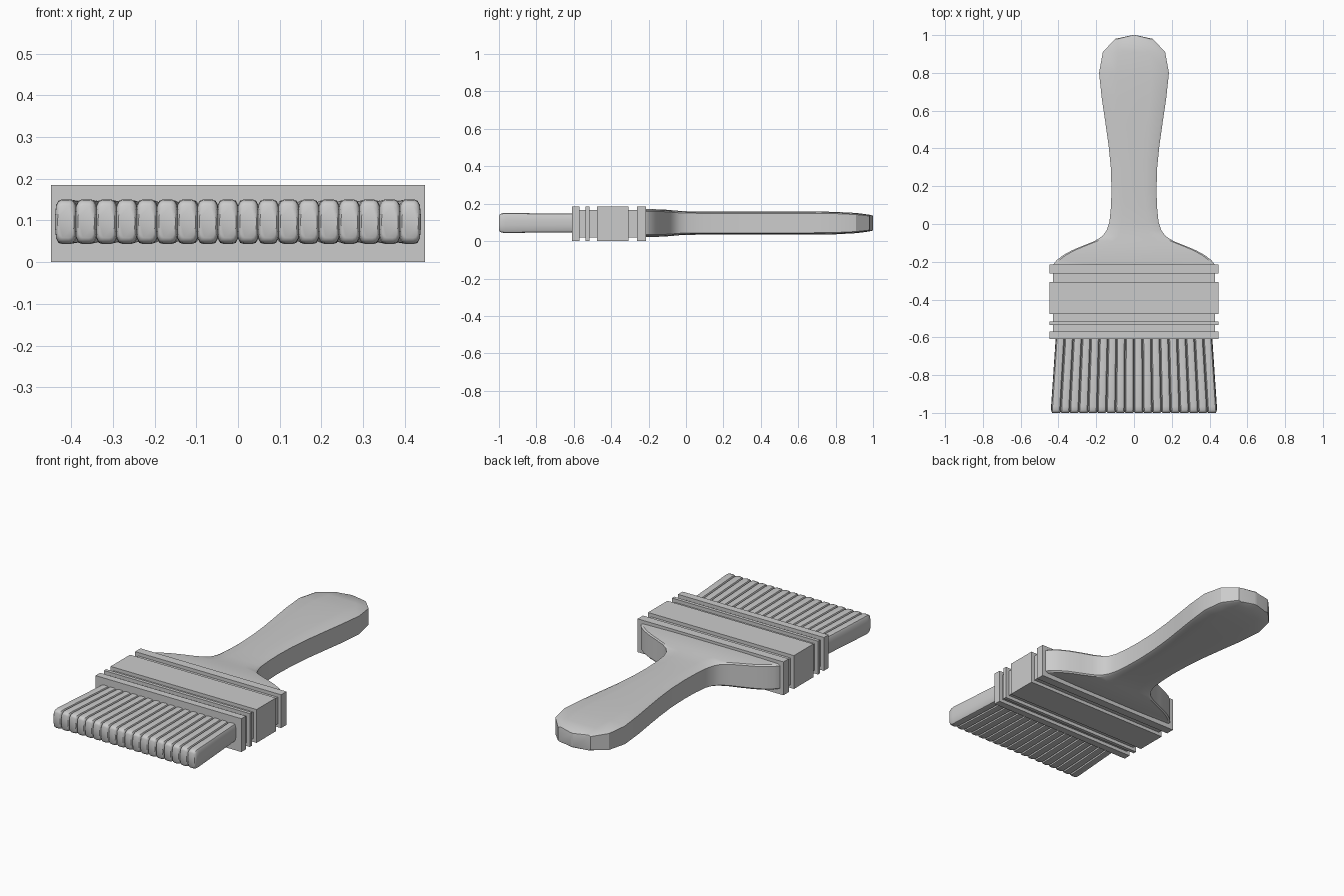
import bpy, bmesh
from math import cos, sin, pi, radians, copysign

if "Cube" in bpy.data.objects:
    bpy.data.objects.remove(bpy.data.objects["Cube"])

ZC = 0.0925  # mid-height of the brush


def loft(bm, rings):
    """Skin a list of equal-length point rings and cap both ends."""
    loops = [[bm.verts.new(p) for p in ring] for ring in rings]
    n = len(loops[0])
    for a, b in zip(loops, loops[1:]):
        for i in range(n):
            j = (i + 1) % n
            bm.faces.new((a[i], a[j], b[j], b[i]))
    bm.faces.new(loops[0])
    bm.faces.new(loops[-1])


def finish(bm, name, smooth):
    bmesh.ops.recalc_face_normals(bm, faces=bm.faces)
    mesh = bpy.data.meshes.new(name)
    bm.to_mesh(mesh)
    bm.free()
    obj = bpy.data.objects.new(name, mesh)
    bpy.context.collection.objects.link(obj)
    if smooth:
        bpy.ops.object.select_all(action='DESELECT')
        obj.select_set(True)
        bpy.context.view_layer.objects.active = obj
        bpy.ops.object.shade_smooth_by_angle(angle=radians(smooth))
    return obj


# Ferrule: a stepped rectangular sleeve, alternating bands and grooves
steps = [-0.61, -0.57, -0.536, -0.517, -0.477, -0.307, -0.262, -0.215]
rings = []
for k, (y0, y1) in enumerate(zip(steps, steps[1:])):
    hx, hz = (0.448, 0.0925) if k % 2 == 0 else (0.428, 0.0735)
    for y in (y0, y1):
        rings.append([(sx * hx, y, ZC + sz * hz)
                      for sx, sz in ((-1, -1), (1, -1), (1, 1), (-1, 1))])
bm = bmesh.new()
loft(bm, rings)
finish(bm, "ferrule", 0)

# Handle: (y, half width, half thickness) sections with a softened edge
sections = [
    (-0.23, 0.432, 0.073), (-0.215, 0.428, 0.074), (-0.19, 0.408, 0.074),
    (-0.165, 0.375, 0.074), (-0.14, 0.33, 0.073), (-0.115, 0.27, 0.072),
    (-0.09, 0.208, 0.070), (-0.065, 0.168, 0.068), (-0.035, 0.145, 0.065),
    (0.01, 0.130, 0.063), (0.09, 0.122, 0.062), (0.18, 0.119, 0.062),
    (0.30, 0.123, 0.062), (0.42, 0.135, 0.062), (0.54, 0.152, 0.062),
    (0.66, 0.170, 0.062), (0.80, 0.185, 0.060), (0.91, 0.165, 0.054),
    (0.98, 0.100, 0.045), (1.0, 0.008, 0.040)]
rings = []
for y, w, h in sections:
    e = min(0.014, w * 0.4)
    top = [(w, h * 0.84), (w - e, h * 0.94), (w * 0.5, h),
           (-w * 0.5, h), (e - w, h * 0.94), (-w, h * 0.84)]
    outline = top + [(-x, -z) for x, z in top]
    rings.append([(x, y, ZC + 0.004 + z) for x, z in outline])
bm = bmesh.new()
loft(bm, rings)
finish(bm, "handle", 32)

# Bristles: a fanned row of rounded tufts
bm = bmesh.new()
COUNT = 18
tip = [(-0.58, 0.92), (-0.80, 0.96), (-0.965, 1.0),
       (-0.985, 0.96), (-0.995, 0.88), (-1.0, 0.72)]
for i in range(COUNT):
    t = (2 * i + 1) / COUNT - 1
    rings = []
    for y, s in tip:
        spread = 0.420 + 0.026 * min(1, (-0.58 - y) / 0.4)
        ring = []
        for k in range(16):
            a = 2 * pi * (k + 0.5) / 16
            c, q = cos(a), sin(a)
            x = 0.0275 * s * copysign(abs(c) ** 0.65, c)
            z = (0.030 + 0.024 * abs(q) ** 0.8) * s * copysign(min(1, abs(q) * 1.6), q)
            ring.append((t * (spread - 0.009) + x, y, 0.097 + z))
        rings.append(ring)
    loft(bm, rings)
finish(bm, "bristles", 40)
